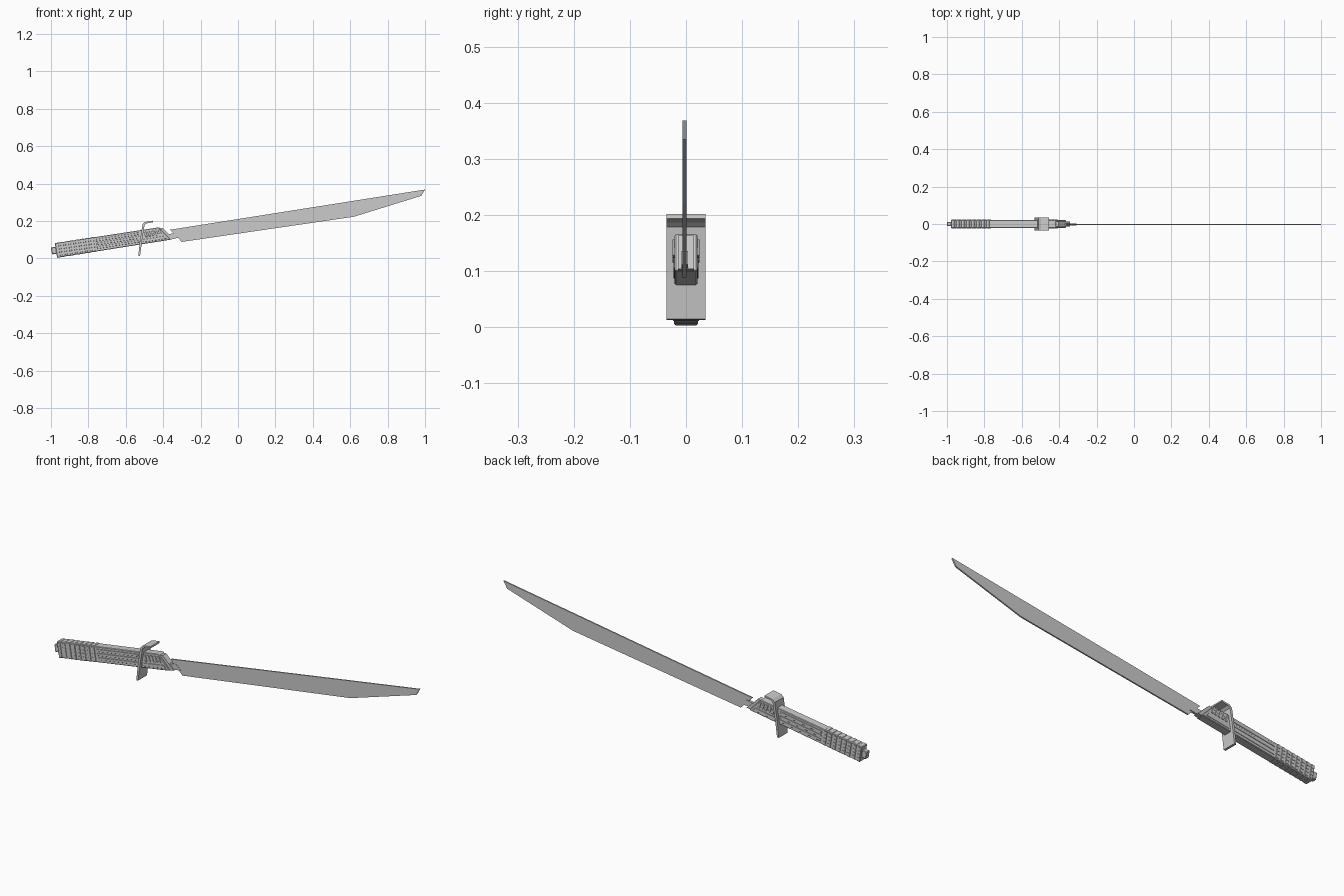
import bpy, bmesh, math
from mathutils import Matrix

if "Cube" in bpy.data.objects:
    bpy.data.objects.remove(bpy.data.objects["Cube"])

# Parts are drawn flat (u along the sword, v across it), then tilted by 9 degrees
PLACE = Matrix.Translation((-0.967, 0, 0.003)) @ Matrix.Rotation(math.radians(-9), 4, 'Y')


def prism(name, profiles, half, y=0.0, bevel=0.0):
    """Extrude one or more side profiles to +-half thickness around y."""
    bm = bmesh.new()
    for pts in profiles:
        a = [bm.verts.new((u, y - half, v)) for u, v in pts]
        b = [bm.verts.new((u, y + half, v)) for u, v in pts]
        bm.faces.new(a)
        bm.faces.new(b[::-1])
        for i in range(len(pts)):
            j = (i + 1) % len(pts)
            bm.faces.new((a[i], b[i], b[j], a[j]))
    bmesh.ops.recalc_face_normals(bm, faces=bm.faces[:])
    me = bpy.data.meshes.new(name)
    bm.to_mesh(me)
    bm.free()
    ob = bpy.data.objects.new(name, me)
    bpy.context.collection.objects.link(ob)
    ob.matrix_world = PLACE
    if bevel:
        m = ob.modifiers.new("bevel", 'BEVEL')
        m.width = bevel
        m.segments = 1
    return ob


def rect(u0, u1, v0, v1, lean=0.0):
    return [(u0, v0), (u1, v0), (u1 + lean, v1), (u0 + lean, v1)]


# Blade with a slanted root and clipped tip
prism("blade", [[(0.672, -0.020), (1.602, -0.031), (1.975, 0.023),
                 (2.0, 0.053), (0.619, 0.054)]], 0.0035, y=-0.003)

# Tang and its stepped collar
prism("tang", [[(0.60, 0.004), (0.668, 0.004), (0.645, 0.032), (0.58, 0.032)]], 0.006, y=-0.002)
prism("collar", [[(0.56, 0.002), (0.633, 0.002), (0.582, 0.070), (0.54, 0.070)]], 0.014)

# Handle body with slanted nose
prism("handle", [[(0.004, 0.001), (0.612, 0.001), (0.612, 0.006), (0.563, 0.076),
                  (0.004, 0.079)]], 0.0205, bevel=0.004)
prism("pommel", [rect(-0.024, 0.01, 0.022, 0.060)], 0.012, bevel=0.003)

# Grip bands around the rear, each with raised side studs
bands, studs = [], []
for i in range(8):
    u = i * 0.027
    bands.append(rect(u, u + 0.021, 0.0, 0.080))
    for k in range(4):
        studs.append(rect(u + 0.003, u + 0.018, 0.008 + k * 0.017, 0.021 + k * 0.017))
prism("grip_bands", bands, 0.0215, bevel=0.003)
prism("grip_studs", studs, 0.0232)

# Long raised rails between grip and guard
prism("side_rails", [rect(0.22, 0.45, v, v + 0.012) for v in (0.014, 0.034, 0.054)],
      0.0225, bevel=0.001)

# Slanted vent ribs and lower cheek strip ahead of the guard
prism("vent_ribs", [rect(0.485 + i * 0.019, 0.496 + i * 0.019, 0.036, 0.066, -0.006)
                    for i in range(5)], 0.024, bevel=0.001)
prism("cheek_strip", [rect(0.47, 0.595, 0.010, 0.026, -0.010)], 0.0222, bevel=0.001)

# Bent plate guard: leaning plate with a forward flange
prism("guard", [[(0.430, -0.058), (0.440, -0.058), (0.463, 0.020), (0.489, 0.100),
                 (0.500, 0.107), (0.537, 0.108), (0.537, 0.116), (0.494, 0.116),
                 (0.479, 0.106), (0.451, 0.020)]], 0.035)
